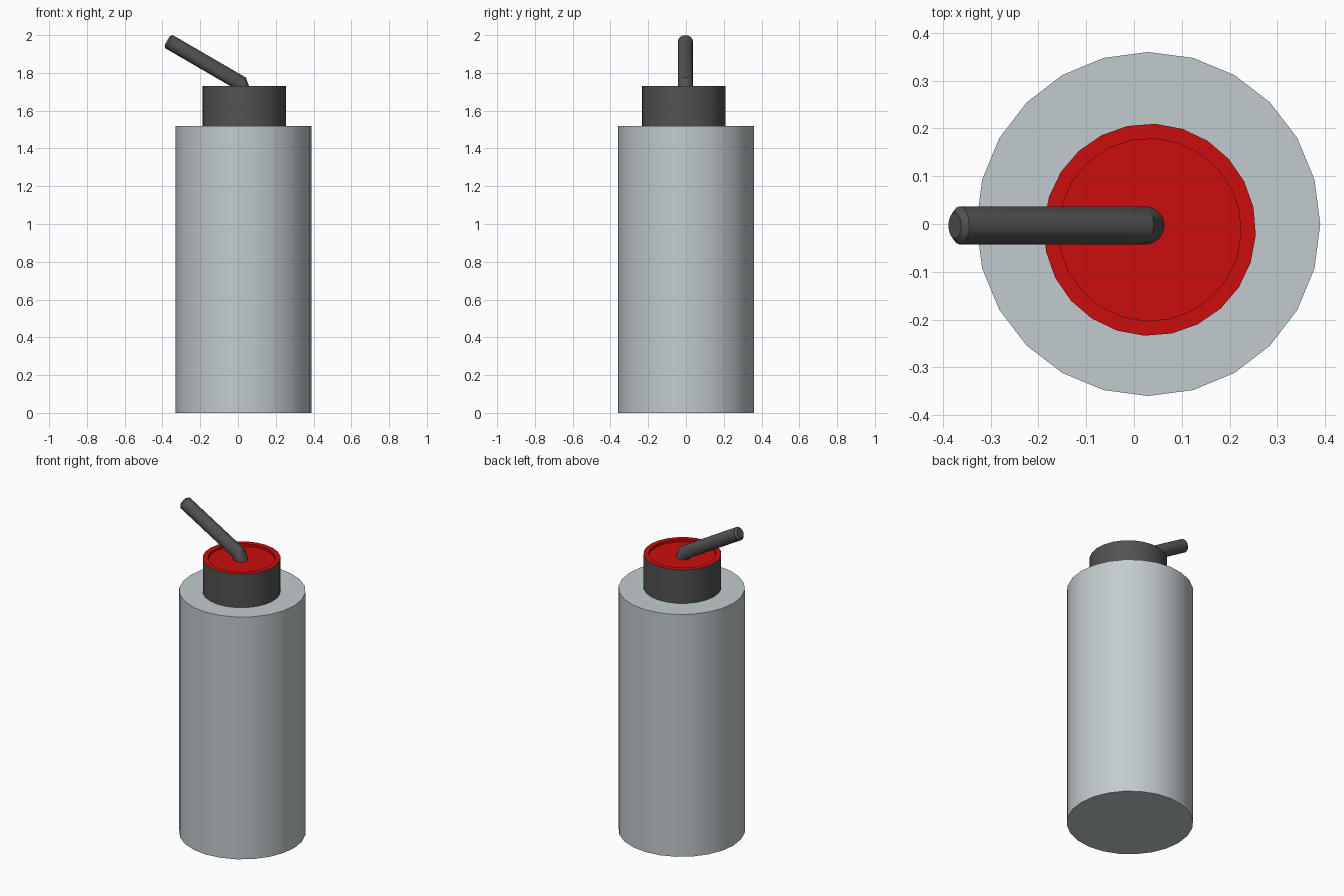
import bpy, bmesh, math
from mathutils import Vector

cube = bpy.data.objects.get("Cube")
if cube:
    bpy.data.objects.remove(cube, do_unlink=True)


def make_material(name, rgb):
    mat = bpy.data.materials.new(name)
    mat.use_nodes = True
    mat.diffuse_color = (*rgb, 1)
    bsdf = mat.node_tree.nodes["Principled BSDF"]
    bsdf.inputs["Base Color"].default_value = (*rgb, 1)
    bsdf.inputs["Roughness"].default_value = 0.6
    return mat


grey = make_material("pale grey", (0.54, 0.60, 0.62))
dark = make_material("charcoal", (0.085, 0.085, 0.085))
red = make_material("red", (0.60, 0.004, 0.004))


def loft(name, rings, sides, mats, spin=0.0, red_above=None):
    """Skin circles given as (centre, tilt about y, radius), closed at both ends."""
    bm = bmesh.new()
    loops = []
    for centre, tilt, (rx, ry) in rings:
        u = Vector((math.cos(tilt), 0, -math.sin(tilt)))
        loop = []
        for i in range(sides):
            a = spin + math.tau * i / sides
            p = Vector(centre) + u * (rx * math.cos(a)) + Vector((0, ry * math.sin(a), 0))
            loop.append(bm.verts.new(p))
        loops.append(loop)
    for a, b in zip(loops, loops[1:]):
        for i in range(sides):
            j = (i + 1) % sides
            bm.faces.new((a[i], a[j], b[j], b[i]))
    bm.faces.new(loops[0][::-1])
    bm.faces.new(loops[-1])
    bmesh.ops.recalc_face_normals(bm, faces=bm.faces)
    if red_above is not None:
        for f in bm.faces:
            if min(v.co.z for v in f.verts) > red_above:
                f.material_index = 1
    mesh = bpy.data.meshes.new(name)
    bm.to_mesh(mesh)
    bm.free()
    for m in mats:
        mesh.materials.append(m)
    obj = bpy.data.objects.new(name, mesh)
    bpy.context.collection.objects.link(obj)
    bpy.ops.object.select_all(action="DESELECT")
    obj.select_set(True)
    bpy.context.view_layer.objects.active = obj
    bpy.ops.object.shade_smooth_by_angle(angle=math.radians(30))
    return obj


def upright(x, y, profile):
    return [((x, y, z), 0, (r, r)) for r, z in profile]


# Bottle body
loft("bottle_body", upright(0.03, 0, [(0.36, 0), (0.36, 1.52)]), 24, [grey])

# Lid with a red, shallowly recessed top
loft("lid", upright(0.033, -0.012, [(0.222, 1.515), (0.222, 1.73), (0.191, 1.73), (0.191, 1.715)]),
     24, [dark, red], spin=math.radians(-3), red_above=1.7)

# Bent straw: steep stub, mitred bend, long leaning tube with a chamfered tip
r, y = 0.04, -0.003
steep, lean = math.radians(-20), math.radians(-60)
bend_tilt = (steep + lean) / 2
bend = Vector((0.009, y, 1.748))
tip = Vector((-0.375, y, 1.971))
axis = (tip - bend).normalized()
stub = bend - Vector((math.sin(steep), 0, math.cos(steep))) * 0.11
miter = r / math.cos(math.radians(20))
loft("straw", [
    (stub, steep, (r, r)),
    (bend, bend_tilt, (miter, r)),
    (tip - axis * 0.012, lean, (r, r)),
    (tip, lean, (0.027, 0.027)),
], 16, [dark])
